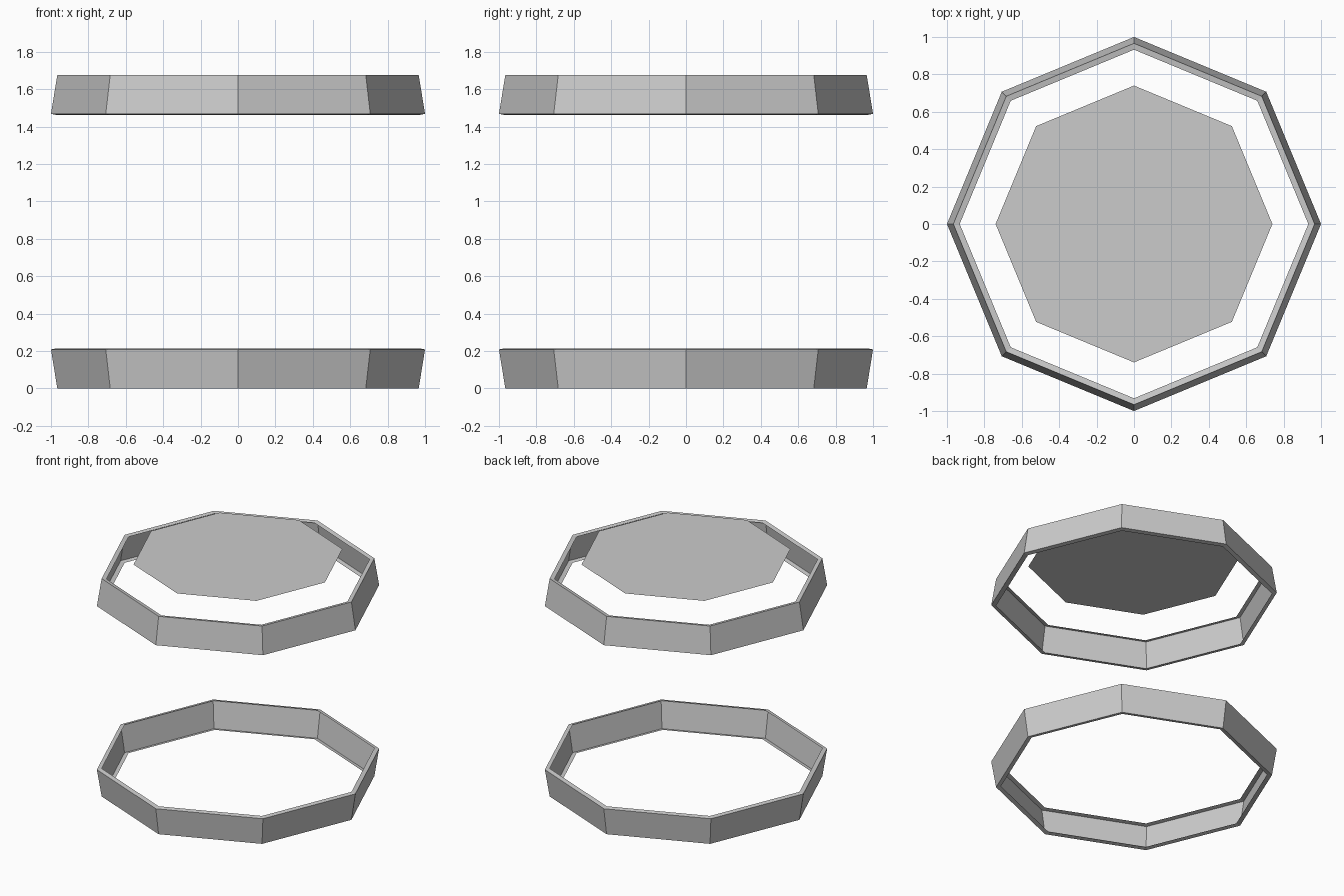
import bpy, bmesh
from math import cos, sin, pi

if "Cube" in bpy.data.objects:
    bpy.data.objects.remove(bpy.data.objects["Cube"])

SIDES = 8
TOP = 1.677   # top of the upper band


def make_object(name, bm):
    mesh = bpy.data.meshes.new(name)
    bm.to_mesh(mesh)
    bm.free()
    obj = bpy.data.objects.new(name, mesh)
    bpy.context.collection.objects.link(obj)
    return obj


def octagon_band(name, profile):
    """Sweep an open (radius, z) profile around z with eight flat sides."""
    bm = bmesh.new()
    rings = [[bm.verts.new((r * cos(2 * pi * i / SIDES), r * sin(2 * pi * i / SIDES), z))
              for i in range(SIDES)] for r, z in profile]
    for a, b in zip(rings, rings[1:]):
        for i in range(SIDES):
            j = (i + 1) % SIDES
            bm.faces.new((a[i], a[j], b[j], b[i]))
    return make_object(name, bm)


# Flared thin wall with narrow inward lips at both edges
profile = [(0.932, 0.006), (0.966, 0.0), (1.0, 0.209), (0.966, 0.215)]
octagon_band("lower_band", profile)

# Upper band is the same profile turned upside down
octagon_band("upper_band", [(r, TOP - z) for r, z in reversed(profile)])

# Flat single-sheet panel floating just above the upper band
bm = bmesh.new()
bm.faces.new([bm.verts.new((0.74 * cos(2 * pi * i / SIDES), 0.74 * sin(2 * pi * i / SIDES), 0))
              for i in range(SIDES)])
make_object("top_panel", bm).location.z = 1.767
